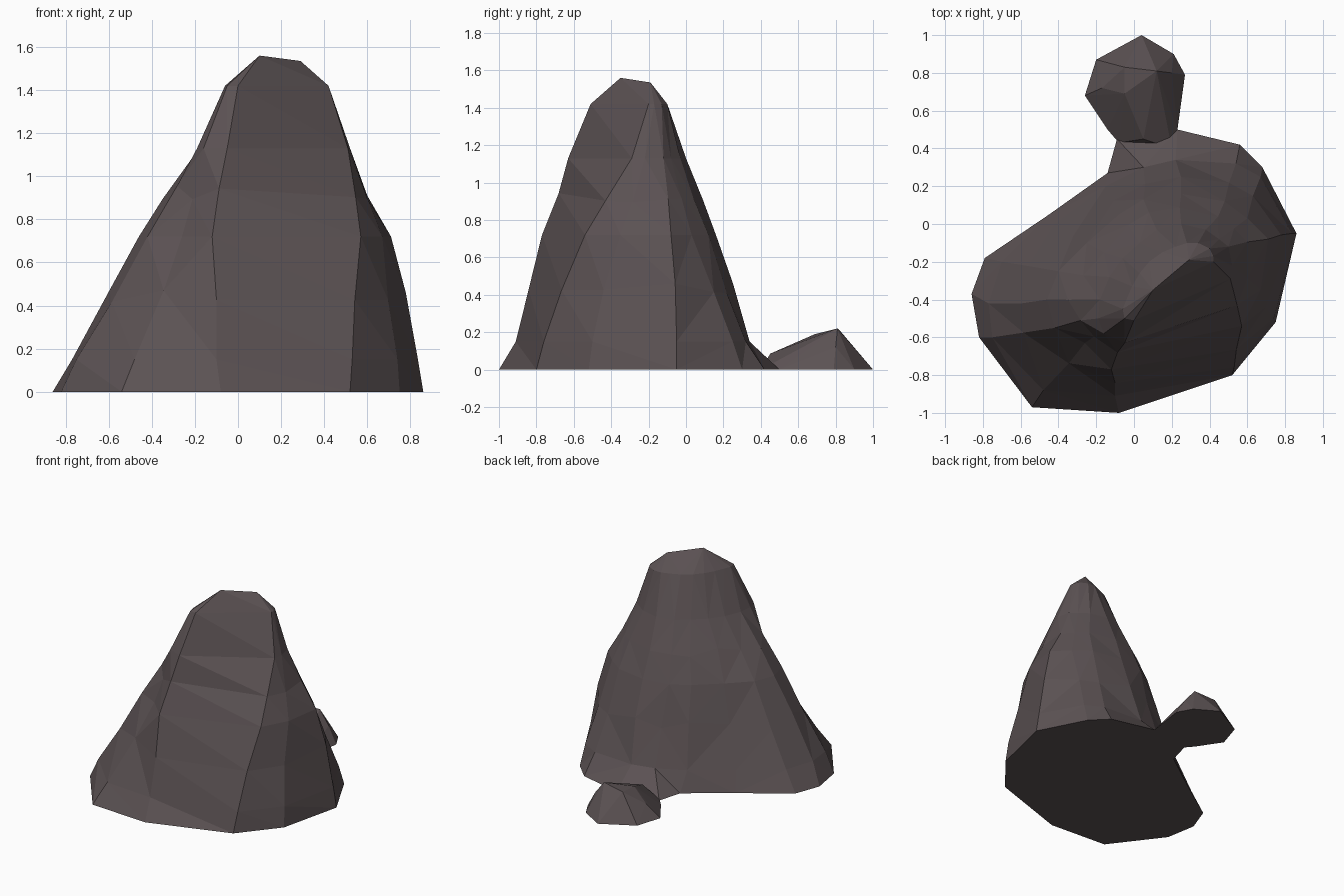
import bpy, bmesh, random
from mathutils import Vector

if "Cube" in bpy.data.objects:
    bpy.data.objects.remove(bpy.data.objects["Cube"])

random.seed(4)

stone = bpy.data.materials.new("dark_stone")
stone.diffuse_color = (0.105, 0.084, 0.087, 1)
stone.use_nodes = True
stone.node_tree.nodes["Principled BSDF"].inputs["Base Color"].default_value = stone.diffuse_color


def finish(bm, name):
    bmesh.ops.remove_doubles(bm, verts=bm.verts, dist=0.0005)
    bmesh.ops.triangulate(bm, faces=[f for f in bm.faces if len(f.verts) == 4])
    bmesh.ops.recalc_face_normals(bm, faces=bm.faces)
    mesh = bpy.data.meshes.new(name)
    bm.to_mesh(mesh)
    bm.free()
    mesh.materials.append(stone)
    obj = bpy.data.objects.new(name, mesh)
    bpy.context.collection.objects.link(obj)
    return obj


def ring(z, pts):
    return [Vector((x, y, z)) for x, y in pts]


# Main rock: cross-sections, counter-clockwise from the sharp front-right edge
ground = ring(0.0, [(.52, -.80), (.75, -.52), (.86, -.05), (.68, .30), (.56, .42),
                    (.23, .50), (-.09, .45), (-.14, .27), (-.45, .05), (-.79, -.18),
                    (-.86, -.37), (-.82, -.60), (-.54, -.97), (-.08, -1.0)])
foot = ring(0.15, [(.53, -.76), (.74, -.50), (.835, -.05), (.67, .25), (.54, .32),
                   (.22, .34), (.05, .30), (-.15, .20), (-.42, .0), (-.70, -.20),
                   (-.77, -.42), (-.75, -.60), (-.48, -.88), (-.10, -.91)])
waist = ring(0.72, [(.57, -.54), (.67, -.35), (.71, -.08), (.60, .03), (.48, .12),
                    (.25, .16), (.05, .13), (-.08, .05), (-.25, -.10), (-.40, -.25),
                    (-.46, -.40), (-.42, -.55), (-.26, -.63), (-.12, -.77)])
shoulder = ring(1.13, [(.51, -.29), (.52, -.22), (.50, -.12), (.45, -.08), (.38, -.03),
                       (.25, .0), (.12, -.03), (.03, -.10), (-.06, -.18), (-.13, -.28),
                       (-.18, -.40), (-.19, -.50), (-.16, -.58), (-.05, -.63)])
brow = ring(1.42, [(.42, -.20), (.42, -.17), (.40, -.13), (.34, -.10), (.28, -.10),
                   (.22, -.12), (.15, -.15), (.08, -.20), (.03, -.26), (-.01, -.33),
                   (-.04, -.40), (-.06, -.45), (-.05, -.50), (.0, -.51)])
# Summit is a short ridge between two points
summit = [Vector((.29, -.19, 1.535))] * 6 + [Vector((.10, -.35, 1.56))] * 8


def rough_middle(a, b):
    """Ring halfway between two sections, slightly chipped for uneven facets."""
    out = []
    for p, q in zip(a, b):
        j = Vector((random.uniform(-.014, .014), random.uniform(-.014, .014),
                    random.uniform(-.08, .08)))
        out.append(p.lerp(q, .5 + j.z) + Vector((j.x, j.y, 0)))
    return out


rings = [ground, foot, rough_middle(foot, waist), waist,
         rough_middle(waist, shoulder), shoulder, brow, summit]
bm = bmesh.new()
loops = [[bm.verts.new(p) for p in r] for r in rings]
n = len(ground)
for lo, hi in zip(loops, loops[1:]):
    for i in range(n):
        k = (i + 1) % n
        bm.faces.new((lo[i], lo[k], hi[k], hi[i]))
bm.faces.new(loops[0][::-1])
finish(bm, "main_rock")

# Small boulder joined to the back by a low neck
outline = ring(0.0, [(.23, .50), (.27, .79), (.21, .90), (.04, 1.0), (-.20, .87),
                     (-.26, .68), (-.14, .50), (-.08, .43), (.20, .40)])
crown = [(.12, .81, .22), (-.05, .83, .20), (-.05, .69, .19), (.10, .62, .14),
         (.05, .45, .085), (-.17, .72, .10), (.20, .80, .12)]
bm = bmesh.new()
for p in outline + [Vector(c) for c in crown]:
    bm.verts.new(p)
bmesh.ops.convex_hull(bm, input=bm.verts)
finish(bm, "small_boulder")
